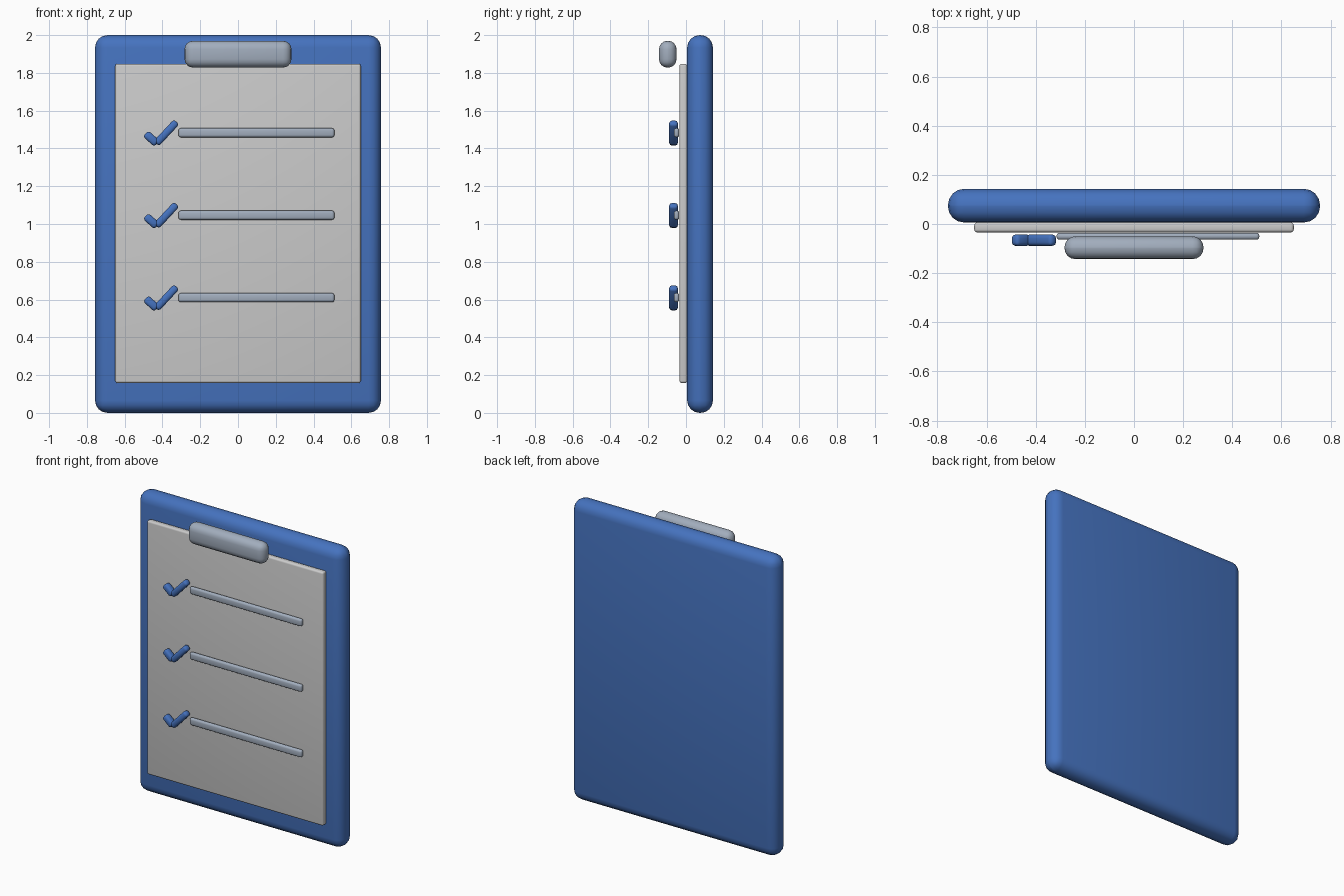
import bpy
from math import radians

if "Cube" in bpy.data.objects:
    bpy.data.objects.remove(bpy.data.objects["Cube"])


def material(name, rgb):
    m = bpy.data.materials.new(name)
    m.diffuse_color = (*rgb, 1)
    m.use_nodes = True
    m.node_tree.nodes["Principled BSDF"].inputs["Base Color"].default_value = m.diffuse_color
    return m


BLUE = material("blue", (0.06, 0.17, 0.52))
STEEL = material("steel", (0.36, 0.42, 0.51))


def slab(name, x, y, z, bevel, mat=None, angle=0, segments=4):
    """Rounded box spanning the given (min, max) ranges, turned about y."""
    spans = (x, y, z)
    bpy.ops.mesh.primitive_cube_add(size=1, location=[(a + b) / 2 for a, b in spans])
    ob = bpy.context.object
    ob.name = name
    ob.scale = [b - a for a, b in spans]
    bpy.ops.object.transform_apply(location=False, rotation=False, scale=True)
    ob.rotation_euler.y = -radians(angle)
    mod = ob.modifiers.new("rounding", 'BEVEL')
    mod.width = bevel
    mod.segments = segments
    bpy.ops.object.modifier_apply(modifier=mod.name)
    bpy.ops.object.shade_smooth_by_angle(angle=radians(35))
    if mat:
        ob.data.materials.append(mat)
    return ob


def stroke(name, x, z, length, width, angle):
    """One arm of a check mark, centred on (x, z)."""
    slab(name, (x - length / 2, x + length / 2), (-0.089, -0.043),
         (z - width / 2, z + width / 2), 0.015, BLUE, angle, 3)


# Backing board, paper and clip
slab("board", (-0.757, 0.757), (0.006, 0.143), (0, 2), 0.066, BLUE)
slab("paper", (-0.65, 0.65), (-0.034, 0.006), (0.158, 1.848), 0.012)
slab("clip", (-0.283, 0.283), (-0.143, -0.05), (1.828, 1.97), 0.045, STEEL)

# Checklist rows: a line and a two-stroke check mark
for i in range(3):
    z = 1.483 - 0.4365 * i
    slab(f"line_{i + 1}", (-0.315, 0.51), (-0.064, -0.036), (z - 0.024, z + 0.024),
         0.012, STEEL, segments=3)
    stroke(f"check_short_{i + 1}", -0.459, z - 0.031, 0.08, 0.043, -42)
    stroke(f"check_long_{i + 1}", -0.379, z, 0.157, 0.039, 47)
